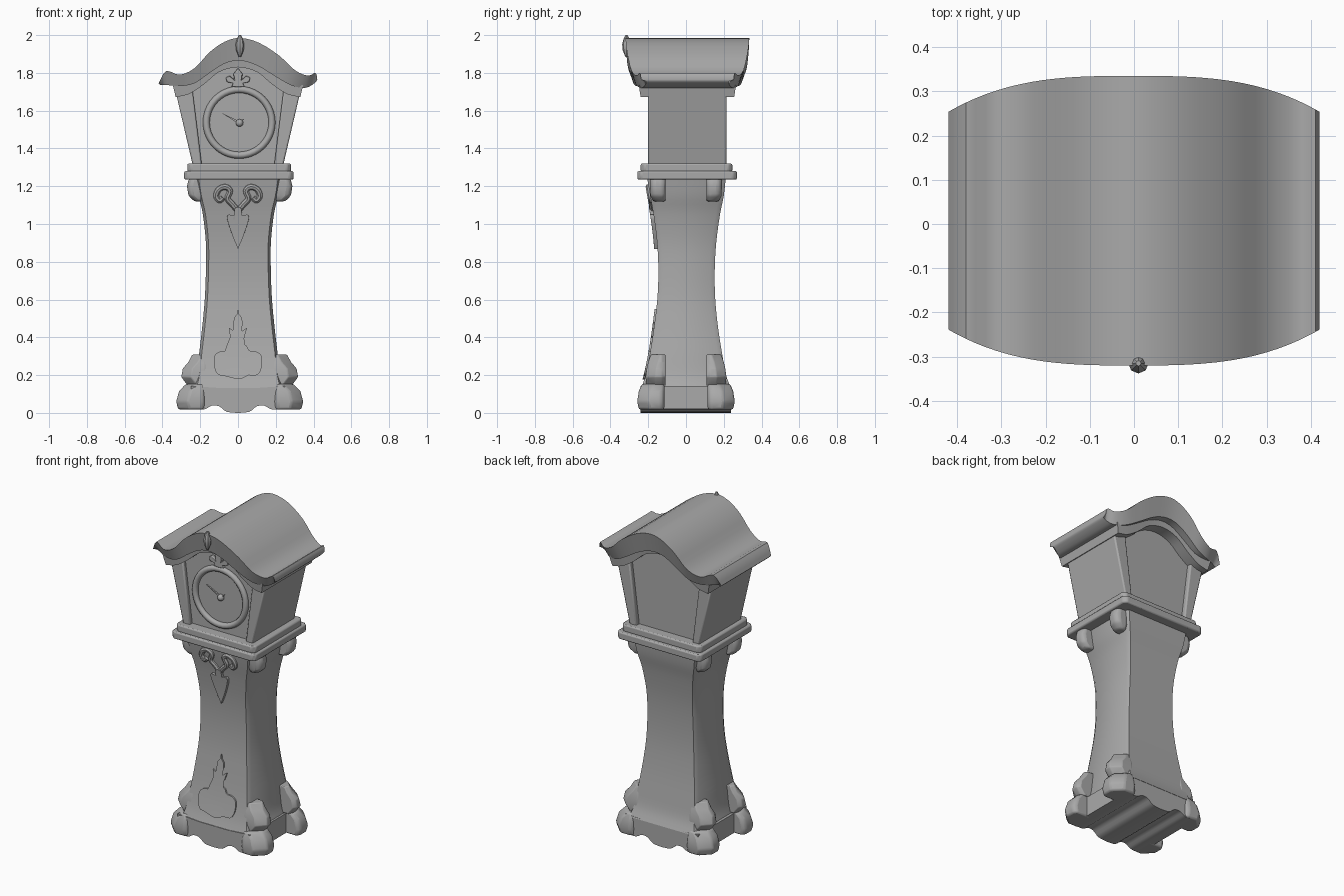
import bpy, bmesh, math
from mathutils import Vector

if "Cube" in bpy.data.objects:
    bpy.data.objects.remove(bpy.data.objects["Cube"])

GREY = (0.4, 0.4, 0.4, 1)
mat = bpy.data.materials.new("stone grey")
mat.use_nodes = True
mat.diffuse_color = GREY
mat.node_tree.nodes["Principled BSDF"].inputs["Base Color"].default_value = GREY


def finish(obj, angle=38):
    obj.data.materials.clear()
    obj.data.materials.append(mat)
    bpy.ops.object.select_all(action='DESELECT')
    obj.select_set(True)
    bpy.context.view_layer.objects.active = obj
    bpy.ops.object.shade_smooth_by_angle(angle=math.radians(angle))


def build(name, bm, bevel=0):
    bmesh.ops.recalc_face_normals(bm, faces=bm.faces)
    me = bpy.data.meshes.new(name)
    bm.to_mesh(me)
    bm.free()
    obj = bpy.data.objects.new(name, me)
    bpy.context.collection.objects.link(obj)
    if bevel:
        mod = obj.modifiers.new("soft edges", 'BEVEL')
        mod.width, mod.segments, mod.limit_method = bevel, 2, 'ANGLE'
    finish(obj)


def spline(pts, steps=4):
    """Points of a smooth curve through pts."""
    p = [pts[0]] + list(pts) + [pts[-1]]
    out = []
    for a, b, c, d in zip(p, p[1:], p[2:], p[3:]):
        for i in range(steps):
            t = i / steps
            out.append(tuple(0.5 * (2*k + (m - j)*t + (2*j - 5*k + 4*m - n)*t*t
                                    + (3*k - j - 3*m + n)*t**3)
                             for j, k, m, n in zip(a, b, c, d)))
    return out + [p[-1]]


def mirrored(half):
    """Close a right half outline, listed bottom to top, with its mirror image."""
    return half + [(-x, z) for x, z in reversed(half) if abs(x) > 1e-4]


def prism(name, outline, y0, y1, bevel=0, follow=None):
    """Extrude an x-z outline along y; follow bends it onto a curved face."""
    bm = bmesh.new()
    front = [bm.verts.new((x, y0, z)) for x, z in outline]
    back = [bm.verts.new((x, y1, z)) for x, z in outline]
    n = len(outline)
    bm.faces.new(front)
    bm.faces.new(back[::-1])
    for i in range(n):
        bm.faces.new((front[i], back[i], back[(i+1) % n], front[(i+1) % n]))
    if follow:
        bmesh.ops.triangulate(bm, faces=bm.faces)
        low, high = min(z for x, z in outline), max(z for x, z in outline)
        for i in range(1, 6):
            bmesh.ops.bisect_plane(bm, geom=bm.verts[:] + bm.edges[:] + bm.faces[:],
                                   plane_co=(0, 0, low + (high - low)*i/6),
                                   plane_no=(0, 0, 1))
        for v in bm.verts:
            v.co.y += follow(v.co.z)
    build(name, bm, bevel)


def loft(name, rings, bevel=0):
    """Skin a stack of rings with equal point counts and cap the ends."""
    bm = bmesh.new()
    rows = [[bm.verts.new(p) for p in r] for r in rings]
    n = len(rows[0])
    for a, b in zip(rows, rows[1:]):
        for i in range(n):
            bm.faces.new((a[i], a[(i+1) % n], b[(i+1) % n], b[i]))
    bm.faces.new(rows[0])
    bm.faces.new(rows[-1])
    build(name, bm, bevel)


def plan(z, left, right, front, back, cx, cy):
    """Rectangle at height z with cut corners."""
    return [(left + cx, front, z), (right - cx, front, z), (right, front + cy, z),
            (right, back - cy, z), (right - cx, back, z), (left + cx, back, z),
            (left, back - cy, z), (left, front + cy, z)]


# Waisted trunk: height, half width, front y, back y
trunk = spline([(.13, .235, -.237, .24), (.2, .218, -.215, .212), (.32, .205, -.19, .19),
                (.45, .19, -.17, .17), (.6, .176, -.152, .155), (.75, .17, -.146, .152),
                (.9, .17, -.153, .16), (1.05, .186, -.172, .18), (1.15, .208, -.19, .2),
                (1.24, .222, -.205, .21)])


def front_y(z):
    for a, b in zip(trunk, trunk[1:]):
        if a[0] <= z <= b[0]:
            return a[2] + (b[2] - a[2])*(z - a[0])/(b[0] - a[0])
    return trunk[-1][2]


loft("trunk", [plan(z, -w, w + .004, f, b, .014, .024) for z, w, f, b in trunk])

# Plinth with scalloped lower edge
scallop = spline([(0, 0), (.06, .006), (.1, .035), (.14, .038), (.18, .018), (.25, .02)], 3)
prism("plinth", mirrored(scallop + [(.25, .142), (.1, .132)]), -.24, .238)


# Feet, knees and brackets at each corner: height, outer x, outer y
foot = [(.018, .335, .25), (.06, .345, .258), (.115, .33, .25), (.152, .295, .235)]
knee = [(.145, .285, .21), (.19, .318, .214), (.235, .31, .208), (.27, .28, .2),
        (.308, .26, .186)]
bracket = [(1.12, .25, .175), (1.15, .28, .188), (1.2, .288, .19), (1.24, .278, .19)]
for side, sx in (("right", -1), ("left", 1)):
    for end, sy in (("front", -1), ("back", 1)):
        for part, levels, x_in, y_in, cut in (("foot", foot, .19, .115, .058),
                                              ("knee", knee, .17, .108, .05),
                                              ("bracket", bracket, .19, .108, .02)):
            shift = .018 if side == "right" else 0
            loft(f"{end}_{side}_{part}",
                 [[(sx*(x - shift), sy*y, z) for x, y in
                   ((x_in, y_in), (xo - .015, y_in), (xo, y_in + .02), (xo, yo - cut),
                    (xo - cut, yo), (x_in + .02, yo), (x_in, yo - .02))]
                  for z, xo, yo in levels], .01)

# Cornice between trunk and hood
for name, low, high, box in (("cornice_lower", 1.235, 1.28, (-.285, .294, -.258, .27)),
                             ("cornice_upper", 1.275, 1.32, (-.268, .28, -.24, .245))):
    loft(name, [plan(z, *box, .02, .02) for z in (low, high)], .008)

# Hood: recessed panel body and flared side walls
prism("hood_body", mirrored([(.2, 1.3), (.3, 1.7), (.2, 1.78), (.1, 1.84), (0, 1.86)]),
      -.175, .185)
for side, s in (("right", -1), ("left", 1)):
    prism(f"{side}_hood_wall", [(s*.19, 1.3), (s*.237, 1.3), (s*.33, 1.7), (s*.245, 1.74)],
          -.2, .214, .008)


def roof(name, upper, lower, front, back, inset, bow):
    """Thick swept sheet whose front and back edges bow in towards the sides."""
    def ring(u, w):
        curve = bow*abs(u[0])**3
        return [(u[0], -front + curve, u[1]), (u[0], back - curve, u[1]),
                (w[0], back - curve - inset, w[1]), (w[0], -front + curve + inset, w[1])]
    loft(name, [ring(u, w) for u, w in zip(upper, lower)])


# Swept roof and the moulding under it
roof("roof",
     spline([(-.42, 1.745), (-.38, 1.81), (-.31, 1.79), (-.23, 1.825), (-.15, 1.91),
             (-.07, 1.965), (.01, 1.985), (.11, 1.96), (.22, 1.89), (.3, 1.815),
             (.37, 1.785), (.41, 1.8), (.42, 1.765)], 3),
     spline([(-.41, 1.735), (-.37, 1.735), (-.31, 1.73), (-.23, 1.745), (-.15, 1.8),
             (-.07, 1.85), (.01, 1.865), (.1, 1.84), (.2, 1.78), (.28, 1.735),
             (.35, 1.72), (.39, 1.735), (.415, 1.755)], 3), .32, .335, .028, 1.1)
arch_top = [(.345, 1.735), (.27, 1.76), (.2, 1.81), (.1, 1.87), (0, 1.89)]
arch_low = [(.33, 1.672), (.26, 1.688), (.18, 1.74), (.1, 1.805), (0, 1.83)]
roof("roof_moulding", spline(mirrored(arch_top), 3), spline(mirrored(arch_low), 3),
     .25, .265, .01, 0)

# Spindle finial on the roof front
loft("finial", [[(.01 + r*math.cos(a*math.pi/4), -.315 + r*math.sin(a*math.pi/4), z)
                 for a in range(8)]
                for z, r in ((1.885, .006), (1.92, .02), (1.95, .023), (1.98, .016), (2, .006))])

# Clock face: ring, hub and hands
bpy.ops.mesh.primitive_torus_add(major_radius=.174, minor_radius=.018, major_segments=40,
                                 minor_segments=10, location=(.006, -.18, 1.538),
                                 rotation=(math.pi/2, 0, 0))
bpy.context.object.name = "dial_ring"
finish(bpy.context.object)
bpy.ops.mesh.primitive_uv_sphere_add(segments=12, ring_count=8, radius=.02,
                                     location=(.008, -.18, 1.535))
bpy.context.object.name = "hand_hub"
finish(bpy.context.object)
for name, tip in (("minute_hand", (-.09, 1.59)), ("hour_hand", (.035, 1.56))):
    d = (Vector(tip) - Vector((.008, 1.535))).normalized()*.007
    prism(name, [(.008 + d.y, 1.535 - d.x), tip, (.008 - d.y, 1.535 + d.x)], -.183, -.17)

# Carved leaf above the dial
prism("dial_leaf", mirrored([(0, 1.725), (.035, 1.728), (.025, 1.745), (.06, 1.752), (.064, 1.775),
                             (.045, 1.786), (.02, 1.765), (.024, 1.795), (0, 1.825)]),
      -.195, -.17, .004)

# Carved ornaments on the trunk front
drop = spline([(0, .868), (.03, .94), (.057, 1.025), (.05, 1.05), (.022, 1.045),
               (.018, 1.08), (0, 1.09)], 3)
prism("pendant_leaf", mirrored(drop), -.018, .01, .006, front_y)
shield = spline([(0, .178), (.03, .185), (.04, .2), (.1, .2), (.125, .24), (.125, .3),
                 (.095, .325), (.06, .33), (.045, .355), (.018, .37)], 3)
spire = [(.013, .4), (.035, .405), (.048, .45), (.028, .438), (.01, .42), (.01, .455),
         (.024, .478), (.02, .505), (.007, .52), (0, .55)]
prism("lower_shield", mirrored(shield + spire), -.009, .01, 0, front_y)

# Paired scrolls above the pendant
for side, s in (("right", -1), ("left", 1)):
    cu = bpy.data.curves.new(f"{side}_scroll", 'CURVE')
    cu.dimensions, cu.bevel_depth, cu.bevel_resolution = '3D', .016, 2
    path = spline([(.005, 1.075), (.03, 1.105), (.055, 1.135), (.042, 1.175), (.065, 1.196),
                   (.1, 1.185), (.116, 1.15), (.098, 1.125), (.08, 1.14)])
    sp = cu.splines.new('POLY')
    sp.points.add(len(path) - 1)
    for p, (x, z) in zip(sp.points, path):
        p.co = (s*x, front_y(z), z, 1)
    cu.use_fill_caps = True
    obj = bpy.data.objects.new(f"{side}_scroll", cu)
    bpy.context.collection.objects.link(obj)
    bpy.ops.object.select_all(action='DESELECT')
    obj.select_set(True)
    bpy.context.view_layer.objects.active = obj
    bpy.ops.object.convert(target='MESH')
    finish(bpy.context.object)
